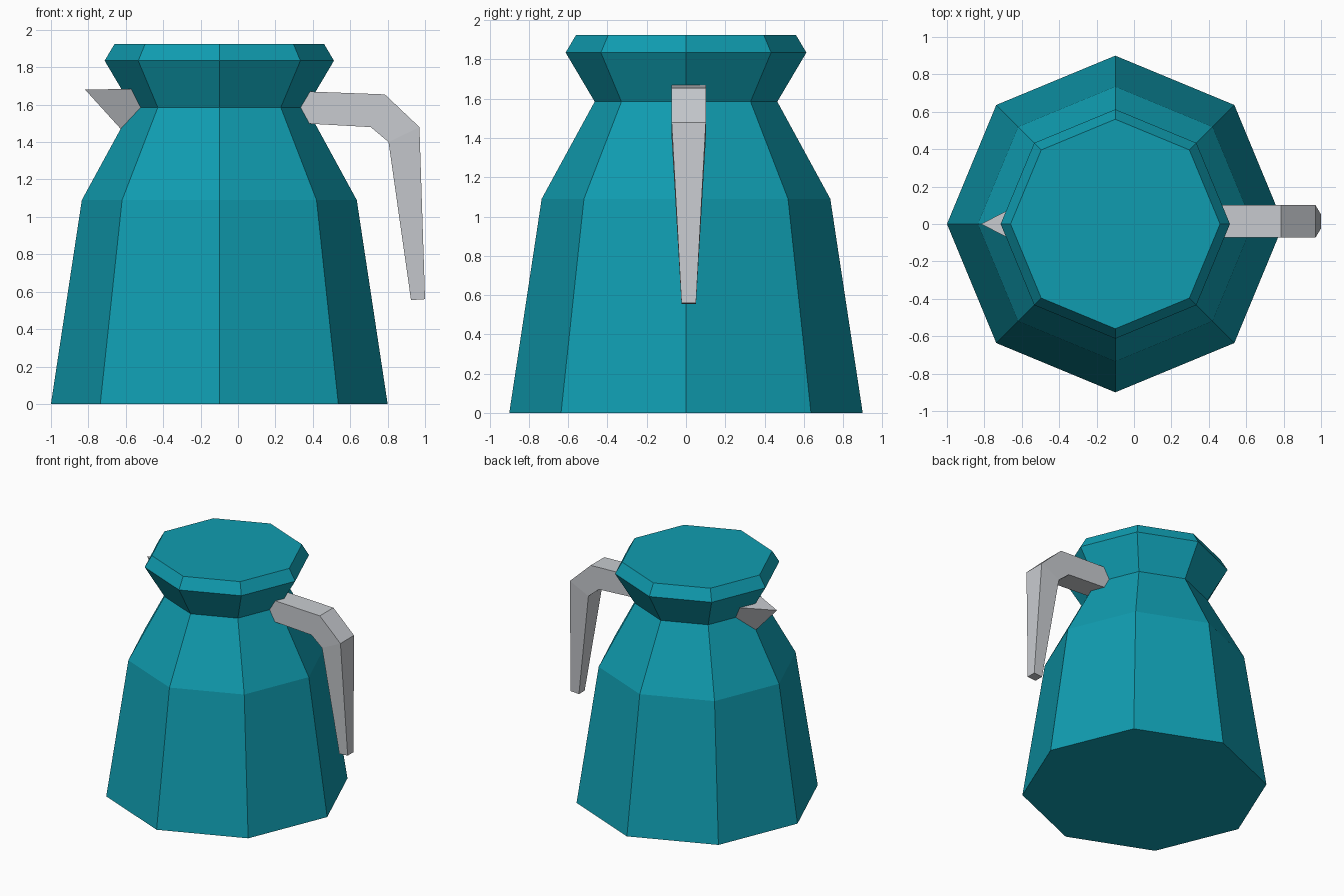
import bpy, bmesh, math

if "Cube" in bpy.data.objects:
    bpy.data.objects.remove(bpy.data.objects["Cube"])


def material(name, rgb):
    m = bpy.data.materials.new(name)
    m.diffuse_color = (*rgb, 1)
    m.use_nodes = True
    m.node_tree.nodes["Principled BSDF"].inputs["Base Color"].default_value = m.diffuse_color
    return m


teal = material("teal", (0.005, 0.335, 0.435))
grey = material("light grey", (0.58, 0.60, 0.63))


def skin(name, rings, mat):
    """Join successive rings of points with quads and cap both ends."""
    bm = bmesh.new()
    loops = [[bm.verts.new(p) for p in ring] for ring in rings]
    n = len(loops[0])
    for a, b in zip(loops, loops[1:]):
        for i in range(n):
            j = (i + 1) % n
            bm.faces.new((a[i], a[j], b[j], b[i]))
    bm.faces.new(loops[0][::-1])
    bm.faces.new(loops[-1])
    bmesh.ops.recalc_face_normals(bm, faces=bm.faces)
    return finish(name, bm, mat)


def finish(name, bm, mat):
    mesh = bpy.data.meshes.new(name)
    bm.to_mesh(mesh)
    bm.free()
    mesh.materials.append(mat)
    obj = bpy.data.objects.new(name, mesh)
    bpy.context.collection.objects.link(obj)
    return obj


# Octagonal jug body with waist and flared lid: (radius, height)
profile = [(0.90, 0), (0.735, 1.09), (0.465, 1.585), (0.613, 1.835), (0.56, 1.925)]
skin("jug_body",
     [[(-0.1 + r * math.cos(k * math.pi / 4), r * math.sin(k * math.pi / 4), z)
       for k in range(8)] for r, z in profile], teal)

# Bent handle, tapering to its free end: (outer x, z, inner x, z, half width)
sections = [(0.30, 1.673, 0.30, 1.503, 0.087),
            (0.785, 1.655, 0.71, 1.48, 0.087),
            (0.97, 1.48, 0.805, 1.40, 0.087),
            (1.00, 0.56, 0.925, 0.555, 0.037)]
yc = 0.014
skin("handle",
     [[(ox, yc - w, oz), (ox, yc + w, oz), (ix, yc + w, iz), (ix, yc - w, iz)]
      for ox, oz, ix, iz, w in sections], grey)

# Pointed spout, its base sunk into the waist
bm = bmesh.new()
v = [bm.verts.new(p) for p in
     [(-0.817, 0, 1.68), (-0.47, 0.18, 1.687), (-0.47, -0.18, 1.687), (-0.47, 0, 1.297)]]
for a, b, c in [(0, 1, 2), (0, 2, 3), (0, 3, 1), (1, 3, 2)]:
    bm.faces.new((v[a], v[b], v[c]))
bmesh.ops.recalc_face_normals(bm, faces=bm.faces)
finish("spout", bm, grey)
